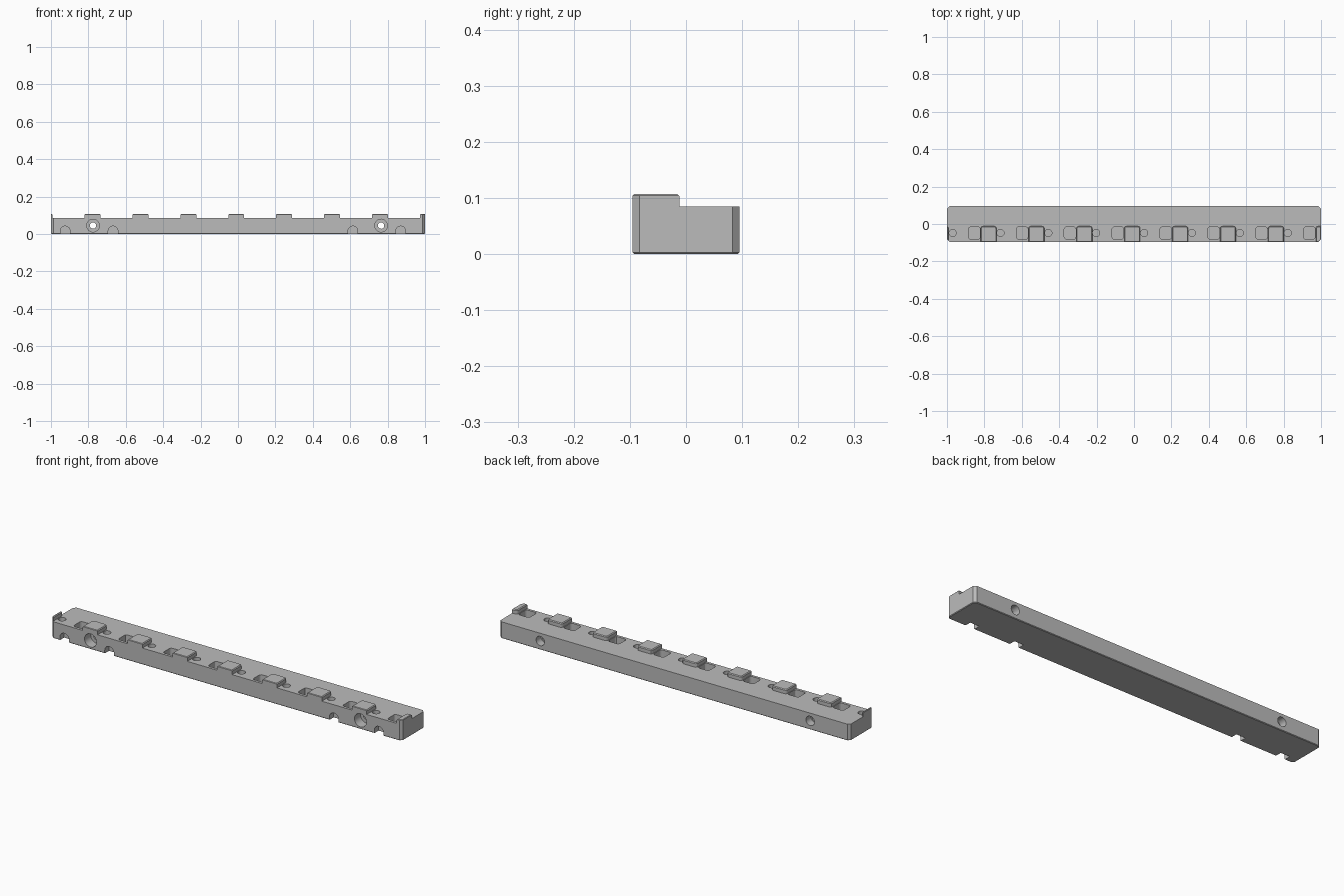
import bpy, bmesh, math
from mathutils import Matrix

if "Cube" in bpy.data.objects:
    bpy.data.objects.remove(bpy.data.objects["Cube"])

STEP = 0.256      # pitch of the repeated slots
TOP = 0.085       # deck height
HIGH = 0.107      # tab height

grey = bpy.data.materials.new("plain grey")
grey.diffuse_color = (0.5, 0.5, 0.5, 1)
grey.use_nodes = True
grey.node_tree.nodes["Principled BSDF"].inputs["Base Color"].default_value = grey.diffuse_color


def finish(bm, name):
    bmesh.ops.recalc_face_normals(bm, faces=bm.faces)
    me = bpy.data.meshes.new(name)
    bm.to_mesh(me)
    bm.free()
    ob = bpy.data.objects.new(name, me)
    bpy.context.collection.objects.link(ob)
    me.materials.append(grey)
    return ob


def box(name, x, y, z, upright=0, flat=0, segs=1):
    """Box from ranges; upright bevels vertical edges, flat bevels the rest."""
    bm = bmesh.new()
    size = [b - a for a, b in (x, y, z)]
    mid = [(a + b) / 2 for a, b in (x, y, z)]
    bmesh.ops.create_cube(bm, size=1, matrix=Matrix.Translation(mid) @ Matrix.Diagonal((*size, 1)))
    if upright:
        es = [e for e in bm.edges if abs(e.verts[0].co.z - e.verts[1].co.z) > 1e-4]
        bmesh.ops.bevel(bm, geom=es, offset=upright, segments=segs, profile=0.5, affect='EDGES')
    if flat:
        es = [e for e in bm.edges if abs(e.verts[0].co.z - e.verts[1].co.z) < 1e-4]
        bmesh.ops.bevel(bm, geom=es, offset=flat, segments=1, affect='EDGES')
    return finish(bm, name)


def rod(name, r, centre, length, axis):
    bm = bmesh.new()
    m = Matrix.Translation(centre)
    if axis == 'Y':
        m = m @ Matrix.Rotation(math.pi / 2, 4, 'X')
    bmesh.ops.create_cone(bm, cap_ends=True, segments=32, radius1=r, radius2=r, depth=length, matrix=m)
    return finish(bm, name)


def combine(target, tool, op):
    mod = target.modifiers.new("bool", 'BOOLEAN')
    mod.operation, mod.object, mod.solver = op, tool, 'EXACT'
    bpy.context.view_layer.objects.active = target
    bpy.ops.object.modifier_apply(modifier=mod.name)
    bpy.data.objects.remove(tool, do_unlink=True)


# Bar, oversized sideways, trimmed later by a chamfered envelope
bar = box("slotted_bar", (-1.2, 1.2), (-0.2, 0.2), (-0.1, TOP))

# Raised tabs; the first and last are cut off by the bar ends
for k in range(9):
    x = -0.82 + STEP * (k - 1)
    combine(bar, box("tab", (x, x + 0.085), (-0.15, -0.012), (0.04, HIGH), 0.012, 0.004, 3), 'UNION')

# Outer shape with chamfered corners
combine(bar, box("envelope", (-1, 1), (-0.095, 0.095), (0, HIGH + 0.0005), 0.0125, 0.003), 'INTERSECT')

# Square pockets with a small rim step, and the round holes beside them
for k in range(8):
    x = -0.885 + STEP * k
    combine(bar, box("pocket", (x, x + 0.062), (-0.081, -0.016), (0.03, 0.2), 0.012, 0, 3), 'DIFFERENCE')
    combine(bar, rod("pin_hole", 0.019, (x - 0.085, -0.048, 0.12), 0.15, 'Z'), 'DIFFERENCE')

# Mounting bores: counterbored front and back
for x in (-0.775, 0.765):
    for r, y, length in ((0.017, 0, 0.4), (0.034, -0.125, 0.16), (0.024, 0.12, 0.13)):
        combine(bar, rod("bore", r, (x, y, 0.045), length, 'Y'), 'DIFFERENCE')

# Arched notches along the lower front edge
for x in (-0.924, -0.668, 0.614, 0.87):
    combine(bar, rod("arch", 0.026, (x, -0.11, 0.016), 0.10, 'Y'), 'DIFFERENCE')
    combine(bar, box("arch_base", (x - 0.026, x + 0.026), (-0.16, -0.06), (-0.05, 0.016)), 'DIFFERENCE')

# One material, smooth bores with crisp edges
bar.data.materials.clear()
bar.data.materials.append(grey)
for p in bar.data.polygons:
    p.material_index = 0
bpy.ops.object.select_all(action='DESELECT')
bar.select_set(True)
bpy.context.view_layer.objects.active = bar
bpy.ops.object.shade_smooth_by_angle(angle=math.radians(30))
